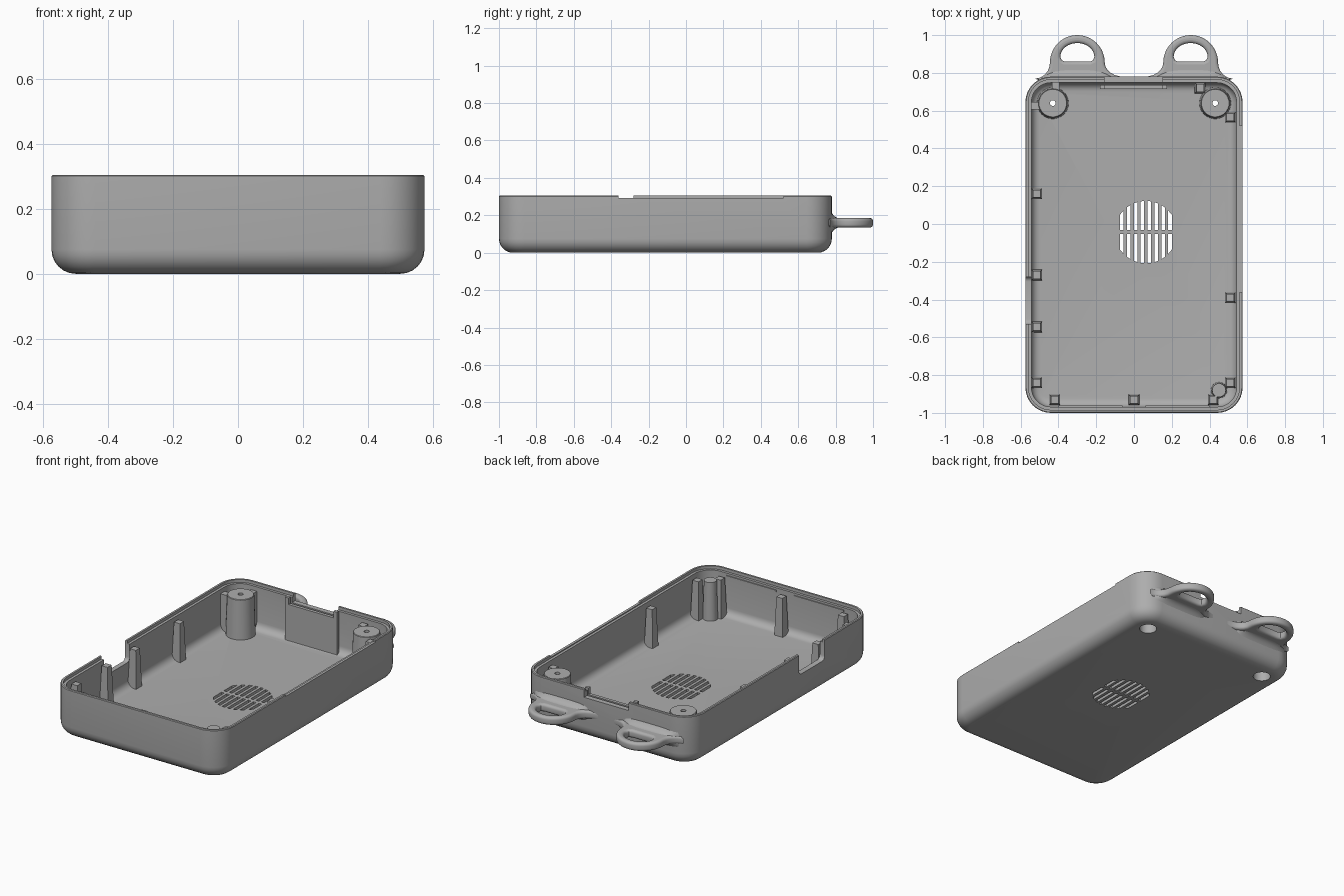
import bpy, bmesh
from math import sin, cos, pi, sqrt, radians

cube = bpy.data.objects.get("Cube")
if cube:
    bpy.data.objects.remove(cube)

grey = bpy.data.materials.new("plain grey")
grey.use_nodes = True
grey.diffuse_color = (0.42, 0.42, 0.42, 1)
grey.node_tree.nodes["Principled BSDF"].inputs["Base Color"].default_value = grey.diffuse_color

HX, Y0, Y1, TOP, FLOOR, R = 0.575, -1.0, 0.78, 0.305, 0.03, 0.135


def loft(name, rings, closed=False):
    """Skin a list of equal rings; cap the ends, or join last to first."""
    bm = bmesh.new()
    loops = [[bm.verts.new(p) for p in ring] for ring in rings]
    pairs = list(zip(loops, loops[1:])) + ([(loops[-1], loops[0])] if closed else [])
    n = len(loops[0])
    for a, b in pairs:
        for i in range(n):
            j = (i + 1) % n
            bm.faces.new((a[i], a[j], b[j], b[i]))
    if not closed:
        bm.faces.new(loops[0])
        bm.faces.new(loops[-1])
    bmesh.ops.recalc_face_normals(bm, faces=bm.faces)
    mesh = bpy.data.meshes.new(name)
    bm.to_mesh(mesh)
    bm.free()
    ob = bpy.data.objects.new(name, mesh)
    bpy.context.collection.objects.link(ob)
    mesh.materials.append(grey)
    return ob


def select(ob):
    bpy.ops.object.select_all(action='DESELECT')
    ob.select_set(True)
    bpy.context.view_layer.objects.active = ob


def smooth(ob):
    select(ob)
    bpy.ops.object.shade_smooth_by_angle(angle=radians(32))


def case_ring(inset, z, seg=8):
    r = max(R - inset, 0.012)
    x, ya, yb = HX - inset - r, Y0 + inset + r, Y1 - inset - r
    ring = []
    for k, (cx, cy) in enumerate([(x, yb), (-x, yb), (-x, ya), (x, ya)]):
        for i in range(seg + 1):
            a = (k + i / seg) * pi / 2
            ring.append((cx + r * cos(a), cy + r * sin(a), z))
    return ring


def circle(x, y, z, r, n=32):
    return [(x + r * cos(2 * pi * i / n), y + r * sin(2 * pi * i / n), z) for i in range(n)]


def rect(x0, x1, y0, y1, z):
    return [(x0, y0, z), (x1, y0, z), (x1, y1, z), (x0, y1, z)]


def box(name, x0, x1, y0, y1, z0, z1):
    return loft(name, [rect(x0, x1, y0, y1, z0), rect(x0, x1, y0, y1, z1)])


def cut(ob, cutters):
    for c in cutters:
        mod = ob.modifiers.new("cut", 'BOOLEAN')
        mod.operation, mod.solver, mod.object = 'DIFFERENCE', 'EXACT', c
        select(ob)
        bpy.ops.object.modifier_apply(modifier=mod.name)
    for c in set(cutters) - kept:
        bpy.data.objects.remove(c)


kept = set()

# Tray: rounded outside, stepped rim, filleted inside
BASE, IN, FIL = 0.075, 0.032, 0.045
rings = []
for i in range(7):
    a = i / 6 * pi / 2
    rings.append(case_ring(BASE * (1 - sin(a)), BASE * (1 - cos(a))))
rings += [case_ring(0, TOP - 0.004), case_ring(0.004, TOP), case_ring(0.016, TOP),
          case_ring(0.016, TOP - 0.018), case_ring(IN, TOP - 0.018)]
for i in range(6):
    a = i / 5 * pi / 2
    rings.append(case_ring(IN + FIL * (1 - cos(a)), FLOOR + FIL * (1 - sin(a))))
tray = loft("tray", rings)

# Back plate behind the rear notch
plate = box("back_plate", -0.18, 0.175, 0.715, 0.735, FLOOR - 0.01, TOP - 0.01)

# Wall openings
rear = box("rear_notch_cutter", -0.155, 0.15, 0.70, 0.85, 0.255, 0.4)
kept.add(rear)
cut(plate, [rear])
kept.clear()
side = box("side_notch_cutter", -0.65, -0.525, -0.53, -0.28, 0.18, 0.45)
bevel = side.modifiers.new("round", 'BEVEL')
bevel.width, bevel.segments = 0.025, 4
cutters = [rear, side, box("rim_cutter", 0.53, 0.65, -0.36, 0.52, 0.293, 0.4)]

# Sound grille: vertical slots inside a circle, split by a middle bar
GX, GY, GR, SW = 0.063, -0.043, 0.165, 0.0095
for i in range(8):
    x = GX + (i - 3.5) * 0.0365
    ends = [sqrt(GR ** 2 - (x + s * SW - GX) ** 2) for s in (-1, 1)]
    for up in (-1, 1):
        outline = [(x - SW, GY + up * 0.011), (x + SW, GY + up * 0.011),
                   (x + SW, GY + up * ends[1]), (x - SW, GY + up * ends[0])]
        cutters.append(loft("slot_cutter", [[(px, py, z) for px, py in outline] for z in (-0.05, 0.1)]))

# Screw recesses in the underside
BX, BY = 0.43, 0.64
for s in (-1, 1):
    cutters.append(loft("screw_cutter", [circle(s * BX, BY, z, 0.05) for z in (-0.05, 0.1)]))
cut(tray, cutters)
smooth(tray)

# Screw bosses: hollow tapered pillars
for s, side_name in ((-1, "right"), (1, "left")):
    profile = [(0.084, FLOOR - 0.012), (0.076, 0.272), (0.073, 0.275), (0.015, 0.275),
               (0.015, 0.21), (0.05, 0.21), (0.05, FLOOR - 0.012)]
    smooth(loft("screw_boss_" + side_name, [circle(s * BX, BY, z, r) for r, z in profile], True))

# Gusset tying the right boss to the corner walls
box("boss_gusset_back", -0.435, -0.395, 0.70, 0.752, FLOOR, 0.26)
box("boss_gusset_side", -0.547, -0.49, 0.605, 0.645, FLOOR, 0.26)

# Tapered square support posts along the walls
spots = [(-0.515, y) for y in (0.16, -0.27, -0.545, -0.84)]
spots += [(0.51, y) for y in (0.565, -0.39, -0.84)]
spots += [(x, -0.93) for x in (-0.42, 0, 0.42)] + [(0.35, 0.72)]
for x, y in spots:
    loft("support_post", [rect(x - h, x + h, y - h, y + h, z)
                          for h, z in ((0.029, FLOOR - 0.01), (0.02, 0.265))])
smooth(loft("round_post", [circle(0.45, -0.88, z, r, 24)
                           for r, z in ((0.043, FLOOR - 0.01), (0.036, 0.265))]))

# Thin snap ribs inside the front wall
for s in (-1, 1):
    box("snap_rib", min(s * 0.06, s * 0.4), max(s * 0.06, s * 0.4), -0.972, -0.962, 0.262, 0.274)

# Strap loops: rounded flat eyelets with a flared root
LX, LZ, LY, LR = 0.3, 0.16, 0.855, 0.145


def fillet(cx, cy, rx, ry, flip):
    """Concave quarter curve from the loop side down to the wall."""
    pts = [(cx - rx * cos(i / 6 * pi / 2), cy - ry * sin(i / 6 * pi / 2)) for i in range(7)]
    return pts[::-1] if flip else pts


for s, side_name in ((-1, "right"), (1, "left")):
    arc = [(LR * cos(i / 24 * pi), LY + LR * sin(i / 24 * pi)) for i in range(25)]
    outer_side = [(-x, y) for x, y in fillet(LR + 0.08, LY, 0.08, 0.085, False)]
    inner_side = fillet(LR + 0.10, LY, 0.10, 0.075, True)
    # outline is drawn with its centre-facing flank at +x
    outline = inner_side + arc[1:-1] + outer_side + [(-0.18, 0.752), (0.2, 0.752)]
    hole = [(0.09 * cos(a), 0.885 + 0.073 * sin(a)) for a in [i / 16 * pi for i in range(17)]]
    hole += [(-0.083, 0.867), (-0.068, 0.86), (0.068, 0.86), (0.083, 0.867)]
    curve = bpy.data.curves.new("strap_loop_" + side_name, 'CURVE')
    curve.dimensions, curve.fill_mode = '2D', 'BOTH'
    curve.extrude, curve.bevel_depth, curve.bevel_resolution = 0.009, 0.016, 3
    curve.offset = -0.016
    for pts in (outline, hole):
        spline = curve.splines.new('POLY')
        spline.points.add(len(pts) - 1)
        for p, (x, y) in zip(spline.points, pts):
            p.co = (-s * x + s * LX, y, 0, 1)
        spline.use_cyclic_u = True
    loop = bpy.data.objects.new("strap_loop_" + side_name, curve)
    bpy.context.collection.objects.link(loop)
    curve.materials.append(grey)
    loop.location.z = LZ
    select(loop)
    bpy.ops.object.convert(target='MESH')
    smooth(bpy.context.object)

    # flared root blending into the back wall
    root = []
    for t in [i / 6 for i in range(7)]:
        y = 0.772 + 0.055 * t
        w = 0.145 + 0.05 * (1 - t) ** 2
        h = 0.024 + 0.042 * (1 - t) ** 2.5
        root.append([(s * LX + w * (abs(cos(a)) ** 0.5) * (1 if cos(a) > 0 else -1), y,
                      LZ + h * (abs(sin(a)) ** 0.5) * (1 if sin(a) > 0 else -1))
                     for a in [(i + 0.5) / 28 * 2 * pi for i in range(28)]])
    smooth(loft("loop_root_" + side_name, root))
